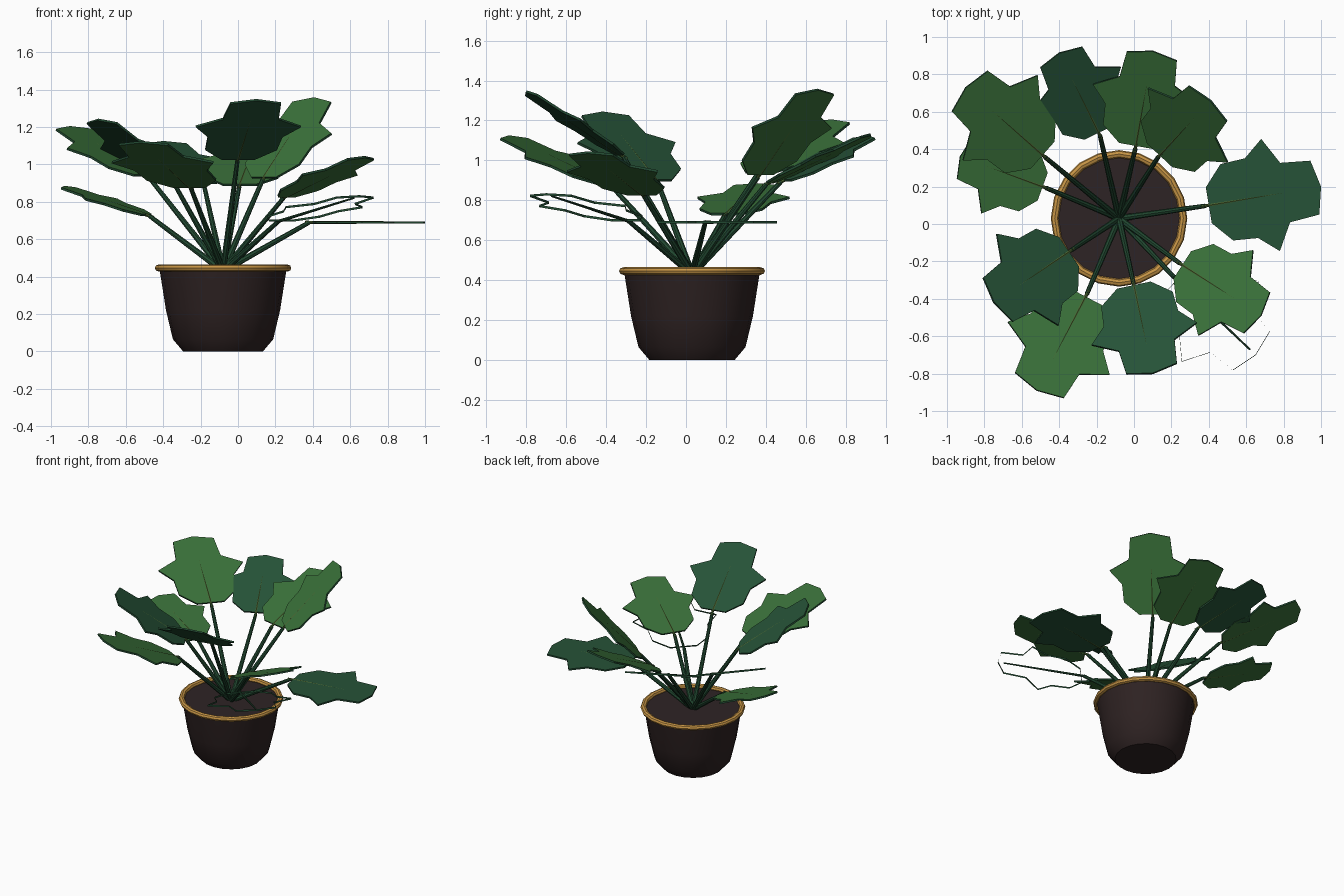
import bpy, bmesh, math
from mathutils import Vector

cube = bpy.data.objects.get("Cube")
if cube:
    bpy.data.objects.remove(cube, do_unlink=True)


def material(name, rgb):
    m = bpy.data.materials.new(name)
    m.use_nodes = True
    m.diffuse_color = (*rgb, 1)
    m.node_tree.nodes["Principled BSDF"].inputs["Base Color"].default_value = (*rgb, 1)
    return m


GREEN = material("leaf green", (0.042, 0.165, 0.042))
TEAL = material("leaf blue green", (0.019, 0.085, 0.038))
STEM = material("stem dark green", (0.015, 0.065, 0.03))
VEIN = material("vein olive", (0.07, 0.13, 0.03))
POT = material("pot dark brown", (0.027, 0.016, 0.016))
SOIL = material("soil brown", (0.027, 0.017, 0.018))
GOLD = material("rim gold", (0.57, 0.30, 0.06))

CENTRE = Vector((-0.08, 0.03, 0))
SIDES = 20


def add_object(name, bm, *mats, smooth=False):
    bmesh.ops.recalc_face_normals(bm, faces=bm.faces)
    mesh = bpy.data.meshes.new(name)
    bm.to_mesh(mesh)
    bm.free()
    for m in mats:
        mesh.materials.append(m)
    ob = bpy.data.objects.new(name, mesh)
    bpy.context.collection.objects.link(ob)
    if smooth:
        bpy.ops.object.select_all(action='DESELECT')
        ob.select_set(True)
        bpy.context.view_layer.objects.active = ob
        bpy.ops.object.shade_smooth_by_angle(angle=math.radians(40))
    return ob


def lathe(name, profile, mat, closed=False):
    """Spin a radius/height profile around the pot axis."""
    bm = bmesh.new()
    verts = [bm.verts.new(CENTRE + Vector((r, 0, z))) for r, z in profile]
    edges = [bm.edges.new(pair) for pair in zip(verts, verts[1:])]
    if closed:
        edges.append(bm.edges.new((verts[-1], verts[0])))
    bmesh.ops.spin(bm, geom=verts + edges, cent=CENTRE, axis=(0, 0, 1),
                   angle=math.tau, steps=SIDES, use_merge=True)
    bmesh.ops.remove_doubles(bm, verts=bm.verts, dist=0.0005)
    return add_object(name, bm, mat, smooth=True)


def rod(name, start, end, r1, r2, mat):
    """Tapered round rod between two points."""
    axis = end - start
    bm = bmesh.new()
    bmesh.ops.create_cone(bm, cap_ends=True, segments=8, radius1=r1, radius2=r2,
                          depth=axis.length)
    turn = axis.to_track_quat('Z', 'Y').to_matrix().to_4x4()
    turn.translation = (start + end) / 2
    bm.transform(turn)
    return add_object(name, bm, mat, smooth=True)


# Pot, rim and soil
lathe("pot", [(0, 0), (0.213, 0), (0.268, 0.065), (0.305, 0.22), (0.338, 0.43)], POT)
lathe("pot_rim", [(0.344 + 0.021 * math.cos(a * math.tau / 8),
                   0.446 + 0.019 * math.sin(a * math.tau / 8)) for a in range(8)],
      GOLD, closed=True)
lathe("soil", [(0, 0.442), (0.335, 0.44)], SOIL)

# Half outline of a leaf of unit length: along the midrib, then sideways
HALF = [(0.0, 0.16), (0.16, 0.34), (0.38, 0.355), (0.55, 0.5),
        (0.68, 0.265), (0.945, 0.24)]
OUTLINE = [(0, 0)] + HALF + [(1, 0)] + [(a, -b) for a, b in reversed(HALF)]
THICKNESS = 0.012


def leaf(number, base, tip, mat, filled=True):
    base, tip = Vector(base), Vector(tip)
    along = tip - base
    length = along.length
    ahead = along.normalized()
    side = ahead.cross(Vector((0, 0, 1))).normalized()
    up = side.cross(ahead)

    # Blade with a darker edge
    bm = bmesh.new()
    rings = [[bm.verts.new(base + along * a + side * b * length + up * h)
              for a, b in OUTLINE] for h in (-THICKNESS / 2, THICKNESS / 2)]
    low, high = rings
    count = len(OUTLINE)
    for i in range(count):
        j = (i + 1) % count
        bm.faces.new((low[i], low[j], high[j], high[i])).material_index = 1
    if filled:
        bm.faces.new(high)
        bm.faces.new(low[::-1])
    add_object(f"leaf_{number}", bm, mat, STEM)

    # Midrib and stem
    joint = base - ahead * 0.04
    rod(f"leaf_vein_{number}", joint, base + along * 0.93, 0.009, 0.005, VEIN if filled else STEM)
    rod(f"stem_{number}", CENTRE + Vector((0, 0, 0.43)), joint + ahead * 0.02,
        0.018, 0.012, STEM)


# Base point, tip point and colour of each leaf, clockwise from the left side
leaves = [
    ((0.40, 0.10, 0.69), (1.00, 0.20, 0.69), TEAL),
    ((0.26, -0.22, 0.83), (0.68, -0.49, 1.04), GREEN),
    ((0.23, -0.30, 0.70), (0.65, -0.70, 0.83), TEAL),
    ((0.00, -0.33, 1.03), (0.10, -0.80, 1.345), TEAL),
    ((-0.26, -0.39, 0.88), (-0.52, -0.89, 1.12), GREEN),
    ((-0.35, -0.15, 0.90), (-0.75, -0.42, 1.24), TEAL),
    ((-0.49, 0.20, 0.73), (-0.93, 0.36, 0.88), GREEN),
    ((-0.49, 0.37, 0.94), (-0.90, 0.73, 1.20), GREEN),
    ((-0.19, 0.49, 0.90), (-0.40, 0.915, 1.12), TEAL),
    ((0.01, 0.42, 0.89), (0.10, 0.925, 1.13), GREEN),
    ((0.14, 0.37, 0.93), (0.41, 0.66, 1.355), GREEN),
]
for n, (base, tip, mat) in enumerate(leaves, 1):
    # The third leaf is only an open outline
    leaf(n, base, tip, mat, filled=(n != 3))
